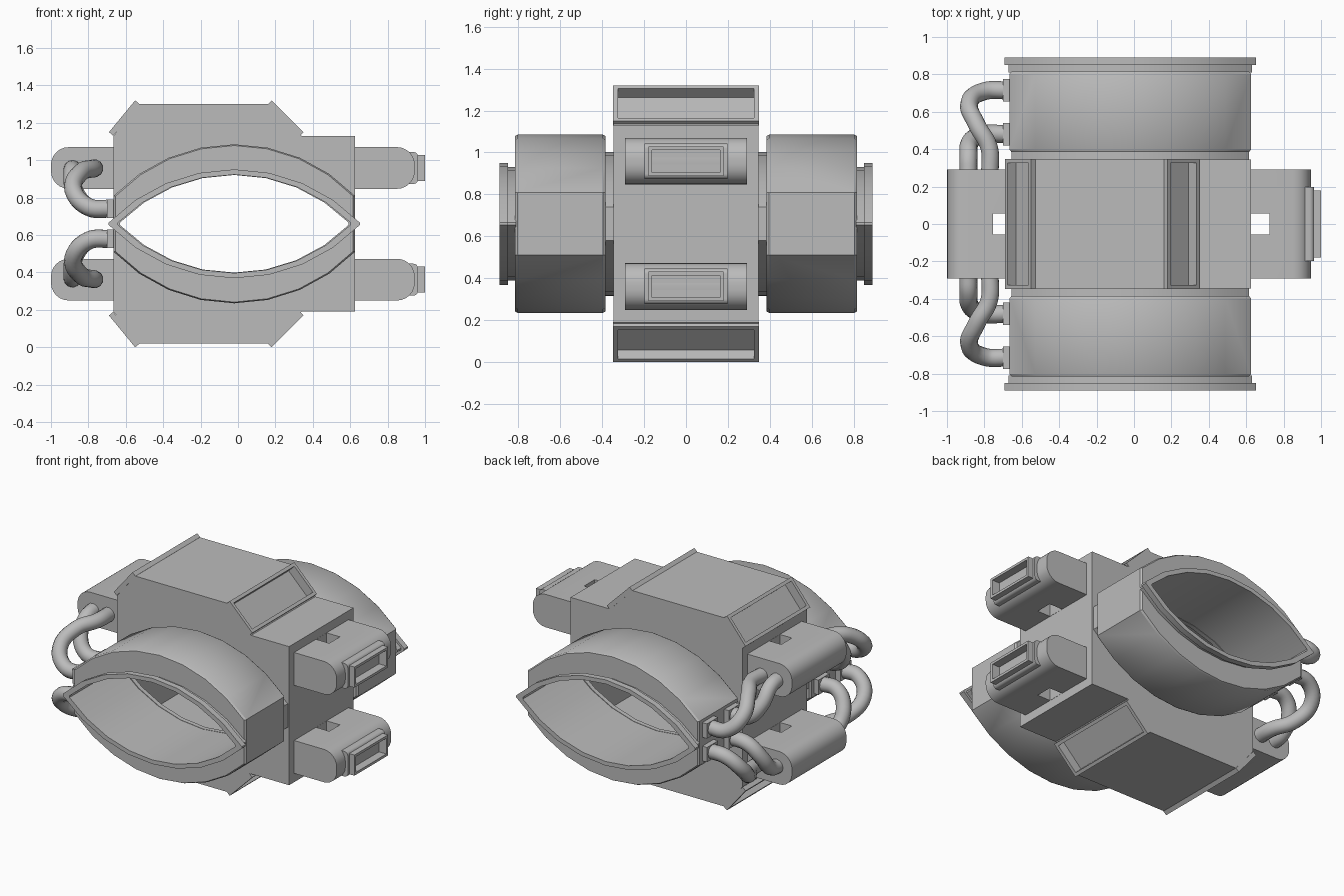
import bpy, bmesh, math
from mathutils import Vector

cube = bpy.data.objects.get("Cube")
if cube:
    bpy.data.objects.remove(cube)

ZC = 0.66      # height of the mirror plane between upper and lower half
CX = -0.02     # centre of the tunnel
parts = []

grey = bpy.data.materials.new("plain grey")
grey.use_nodes = True
grey.diffuse_color = (0.5, 0.5, 0.5, 1)
grey.node_tree.nodes["Principled BSDF"].inputs["Base Color"].default_value = (0.5, 0.5, 0.5, 1)


def finish(name, bm, keep=True):
    bmesh.ops.recalc_face_normals(bm, faces=bm.faces)
    mesh = bpy.data.meshes.new(name)
    bm.to_mesh(mesh)
    bm.free()
    mesh.materials.append(grey)
    ob = bpy.data.objects.new(name, mesh)
    bpy.context.collection.objects.link(ob)
    if keep:
        parts.append(ob)
    else:
        ob.hide_render = True
    return ob


def loft(name, sections, closed=False, keep=True):
    """Skin equal-length x/z loops, each placed at its own y."""
    bm = bmesh.new()
    rings = [[bm.verts.new((x, y, ZC + z)) for x, z in loop] for loop, y in sections]
    n = len(rings[0])
    pairs = list(zip(rings, rings[1:]))
    if closed:
        pairs.append((rings[-1], rings[0]))
    for a, b in pairs:
        for i in range(n):
            j = (i + 1) % n
            bm.faces.new((a[i], a[j], b[j], b[i]))
    if not closed:
        bm.faces.new(rings[0])
        bm.faces.new(rings[-1])
    return finish(name, bm, keep)


def prism(name, loop, y0, y1, keep=True):
    return loft(name, [(loop, y0), (loop, y1)], keep=keep)


def rect(x0, x1, z0, z1):
    return [(x0, z0), (x1, z0), (x1, z1), (x0, z1)]


def cut(ob, *cutters):
    for c in cutters:
        mod = ob.modifiers.new("cut", 'BOOLEAN')
        mod.operation = 'DIFFERENCE'
        mod.solver = 'EXACT'
        mod.object = c
        bpy.context.view_layer.objects.active = ob
        bpy.ops.object.modifier_apply(modifier=mod.name)


def lens(c, h, side=0.006, scale=1.0, n=8):
    """Two shallow arcs of half chord c and rise h, held apart by short sides."""
    r = (c * c + h * h) / (2 * h)
    a = math.asin(c / r)
    top = []
    for i in range(n + 1):
        t = -a + 2 * a * i / n
        top.append((r * math.sin(t), r * math.cos(t) - r + h + side))
    both = top + [(x, -z) for x, z in reversed(top)]
    return [(CX + x * scale, z * scale) for x, z in both]


def rounded_end(x_in, x_out, z0, z1, r, n=6):
    """Rectangle whose two corners at x_out are rounded."""
    d = 1 if x_out > x_in else -1
    pts = [(x_in, z0)]
    for cz, start in ((z0 + r, -90), (z1 - r, 0)):
        for i in range(n + 1):
            t = math.radians(start + 90 * i / n)
            pts.append((x_out - d * r + d * r * math.cos(t), cz + r * math.sin(t)))
    return pts + [(x_in, z1)]


# Hollow central body with the tunnel opening
half = [(-0.665, 0.47), (-0.54, 0.64), (0.185, 0.64), (0.34, 0.47), (0.625, 0.47)]
body = prism("body", half + [(x, -z) for x, z in reversed(half)], -0.345, 0.345)
room = prism("room_cutter", rect(-0.635, 0.595, -0.42, 0.42), -0.315, 0.315, False)
tunnel = prism("tunnel_cutter", lens(0.612, 0.255), -0.5, 0.5, False)
cut(body, room, tunnel)
cutters = [room, tunnel]

# Vents: raised frames with recesses on the four sloped faces
for s, half_name in ((1, "upper"), (-1, "lower")):
    for side, top, low in (("right", (-0.55, 0.66), (-0.69, 0.49)),
                           ("left", (0.18, 0.66), (0.35, 0.49))):
        a, b = Vector(top), Vector(low)
        along = (b - a).normalized()
        normal = Vector((-along.y, along.x))
        if normal.y < 0:
            normal = -normal

        def slab(p, q, out, depth):
            quad = [p + normal * out, q + normal * out, q - normal * depth, p - normal * depth]
            return [(v.x, v.y * s) for v in quad]

        frame = prism(f"{half_name}_{side}_vent_frame", slab(a, b, 0, 0.03), -0.347, 0.347)
        recess = prism("recess_cutter", slab(a + along * 0.022, b - along * 0.022, 0.05, 0.06),
                       -0.325, 0.325, False)
        cut(frame, recess)
        cut(body, recess)
        cutters.append(recess)

# Tunnel sleeves, front and back
hole = lens(0.622, 0.257)
for s, end in ((-1, "front"), (1, "back")):
    hull, eased = lens(0.645, 0.275, 0.15), lens(0.645, 0.275, 0.15, 0.985)
    loft(end + "_sleeve", [(hole, s * 0.385), (eased, s * 0.385), (hull, s * 0.397),
                           (hull, s * 0.803), (eased, s * 0.815), (hole, s * 0.815)], True)
    for name, outer, y0, y1 in (("inner_neck", lens(0.635, 0.262, 0.08), 0.34, 0.39),
                                ("outer_neck", lens(0.65, 0.265), 0.81, 0.855),
                                ("lip", lens(0.672, 0.285), 0.85, 0.89)):
        loft(f"{end}_{name}", [(hole, s * y0), (outer, s * y0), (outer, s * y1), (hole, s * y1)], True)

# Side pods, notched where they meet the body, with sockets on the left
for s, half_name in ((1, "upper"), (-1, "lower")):
    z0, z1 = sorted((s * 0.187, s * 0.41))
    for side, x_in, x_out, n0, n1 in (("right", -0.65, -1.0, -0.755, -0.666),
                                      ("left", 0.61, 0.945, 0.626, 0.725)):
        pod = prism(f"{half_name}_{side}_pod", rounded_end(x_in, x_out, z0, z1, 0.095), -0.292, 0.292)
        notch = prism("notch_cutter", rect(n0, n1, z0 - 0.1, z1 + 0.1), -0.057, 0.057, False)
        cut(pod, notch)
        cutters.append(notch)
    m = (z0 + z1) / 2
    collar = prism(half_name + "_collar", rounded_end(0.9, 0.963, m - 0.085, m + 0.085, 0.025), -0.198, 0.198)
    socket = prism(half_name + "_socket", rect(0.93, 1.0, m - 0.07, m + 0.07), -0.18, 0.18)
    slot = prism("slot_cutter", rect(0.945, 1.1, m - 0.053, m + 0.053), -0.162, 0.162, False)
    cut(collar, slot)
    cut(socket, slot)
    cut(bpy.data.objects[half_name + "_left_pod"], slot)
    cutters.append(slot)

# Hoses from the sleeves to the right pods, with square fittings
routes = {
    "outer": [(-0.68, 0.715, 0.08), (-0.80, 0.71, 0.09), (-0.88, 0.65, 0.18),
              (-0.84, 0.53, 0.275), (-0.775, 0.41, 0.295), (-0.77, 0.27, 0.295)],
    "inner": [(-0.68, 0.48, 0.08), (-0.80, 0.48, 0.09), (-0.875, 0.44, 0.18),
              (-0.885, 0.36, 0.275), (-0.885, 0.27, 0.295)],
}
for s, half_name in ((1, "upper"), (-1, "lower")):
    for sy, end in ((-1, "front"), (1, "back")):
        for kind, path in routes.items():
            name = f"{half_name}_{end}_{kind}"
            curve = bpy.data.curves.new(name + "_hose", 'CURVE')
            curve.dimensions = '3D'
            curve.bevel_depth = 0.048
            curve.bevel_resolution = 4
            curve.resolution_u = 6
            curve.use_fill_caps = True
            spline = curve.splines.new('BEZIER')
            spline.bezier_points.add(len(path) - 1)
            for p, (x, y, z) in zip(spline.bezier_points, path):
                p.co = (x, sy * y, ZC + s * z)
                p.handle_left_type = p.handle_right_type = 'AUTO'
            curve.materials.append(grey)
            hose = bpy.data.objects.new(name + "_hose", curve)
            bpy.context.collection.objects.link(hose)
            bpy.ops.object.select_all(action='DESELECT')
            hose.select_set(True)
            bpy.context.view_layer.objects.active = hose
            bpy.ops.object.convert(target='MESH')
            parts.append(bpy.context.view_layer.objects.active)
            y = sy * path[0][1]
            prism(name + "_fitting", rect(-0.7, -0.655, s * 0.03, s * 0.13), y - 0.06, y + 0.06)

# Remove the cutters and smooth the curved faces
for c in cutters:
    bpy.data.objects.remove(c)
for ob in parts:
    ob.data.shade_smooth()
    ob.data.set_sharp_from_angle(angle=math.radians(32))
